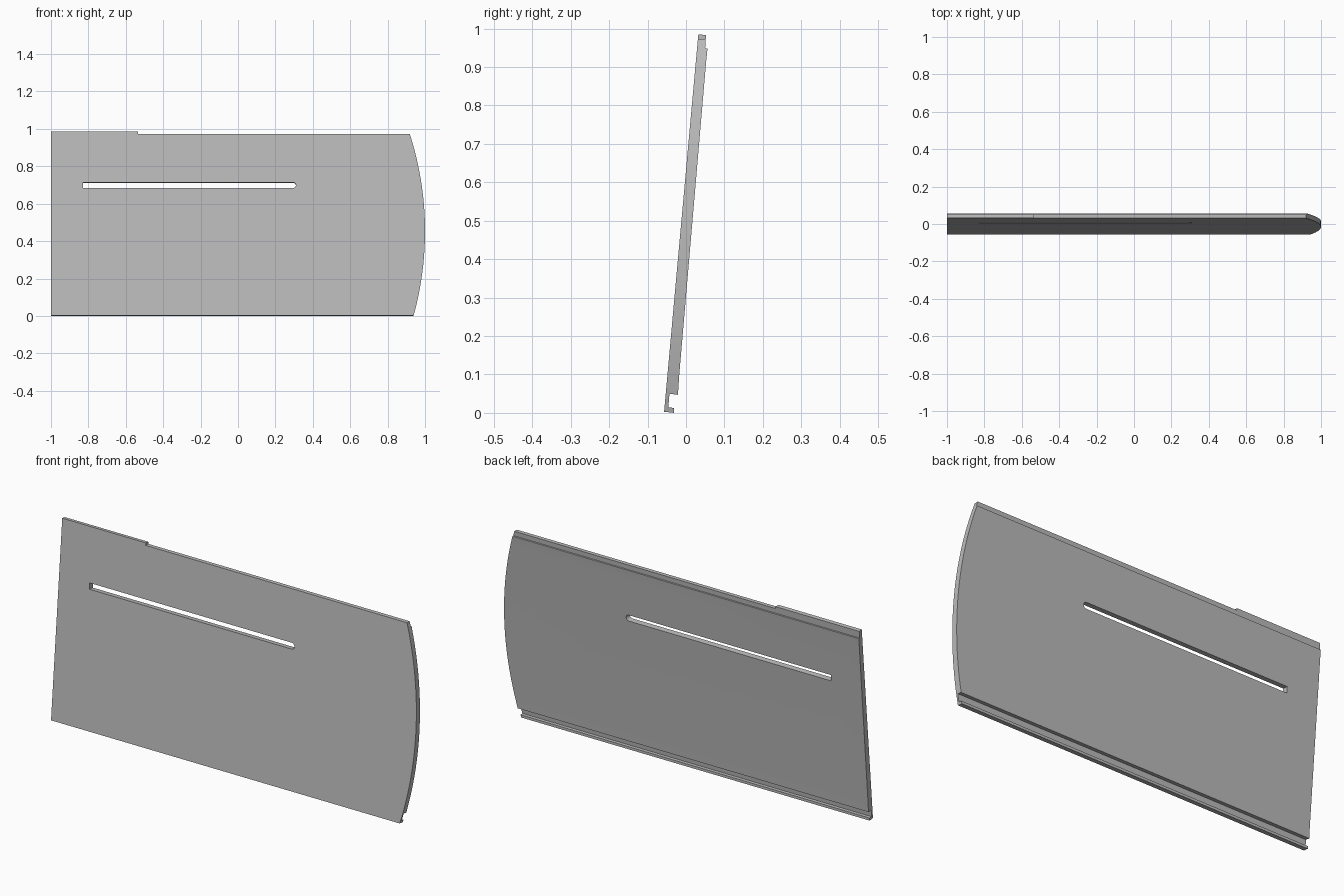
import bpy, bmesh, math
from mathutils import Vector

if "Cube" in bpy.data.objects:
    bpy.data.objects.remove(bpy.data.objects["Cube"], do_unlink=True)

LEAN = 0.091  # backward slope of the board (y per z)


def prism(name, points, sweep):
    """Extrude a closed loop of 3D points along a vector."""
    bm = bmesh.new()
    face = bm.faces.new([bm.verts.new(p) for p in points])
    ext = bmesh.ops.extrude_face_region(bm, geom=[face])
    moved = [v for v in ext["geom"] if isinstance(v, bmesh.types.BMVert)]
    bmesh.ops.translate(bm, verts=moved, vec=sweep)
    bmesh.ops.recalc_face_normals(bm, faces=bm.faces)
    mesh = bpy.data.meshes.new(name)
    bm.to_mesh(mesh)
    bm.free()
    obj = bpy.data.objects.new(name, mesh)
    bpy.context.scene.collection.objects.link(obj)
    return obj


def apply_boolean(obj, cutter, operation):
    """Bake one boolean and discard the cutter."""
    cutter.hide_render = True
    mod = obj.modifiers.new("cut", "BOOLEAN")
    mod.operation, mod.object, mod.solver = operation, cutter, "EXACT"
    graph = bpy.context.evaluated_depsgraph_get()
    mesh = bpy.data.meshes.new_from_object(obj.evaluated_get(graph))
    obj.modifiers.clear()
    obj.data = mesh
    bpy.data.objects.remove(cutter, do_unlink=True)


# Board cross-section (y, z): hooked foot, groove, thick core, thin top tongue
section = [(-0.057, 0.003), (-0.031, 0), (-0.031, 0.013), (-0.046, 0.014),
           (-0.043, 0.05), (-0.021, 0.047), (-0.0175, 0.1), (0.0525, 0.915),
           (0.056, 0.948), (0.050, 0.949), (0.052, 0.983), (0.032, 0.985)]
panel = prism("panel", [(-1, y, z) for y, z in section], Vector((2.1, 0, 0)))

# Front outline: stepped top edge and bowed end
peak, radius = 0.453, 1.7
outline = [(-1.2, -0.1), (-1.2, 1.1), (-0.535, 1.1), (-0.535, 0.973)]
for i in range(25):
    z = 0.973 - i * 0.041
    outline.append((1 - radius + math.sqrt(radius ** 2 - (z - peak) ** 2), z))
outline.append((0.9, -0.1))
shape = prism("outline_cutter", [(x, -0.5, z) for x, z in outline], Vector((0, 1, 0)))
apply_boolean(panel, shape, "INTERSECT")

# Long slot through the board: square at one end, rounded at the other
r, mid, depth = 0.0155, 0.699, 0.2
slot = [(-0.83, mid + r), (-0.83, mid - r)]
for i in range(9):
    a = math.pi * (i / 8 - 0.5)
    slot.append((0.294 + r * math.cos(a), mid + r * math.sin(a)))
front_y = -0.057 + LEAN * mid
loop = [(x, front_y - depth, z + LEAN * depth) for x, z in slot]
cutter = prism("slot_cutter", loop, Vector((0, 2 * depth, -2 * LEAN * depth)))
apply_boolean(panel, cutter, "DIFFERENCE")

# Plain grey finish
grey = bpy.data.materials.new("panel_grey")
grey.use_nodes = True
colour = (0.5, 0.5, 0.5, 1)
grey.diffuse_color = colour
grey.node_tree.nodes["Principled BSDF"].inputs["Base Color"].default_value = colour
panel.data.materials.clear()
panel.data.materials.append(grey)

# Smooth the bowed end and slot, keep edges crisp
bpy.context.view_layer.objects.active = panel
panel.select_set(True)
bpy.ops.object.shade_smooth_by_angle(angle=math.radians(25))
